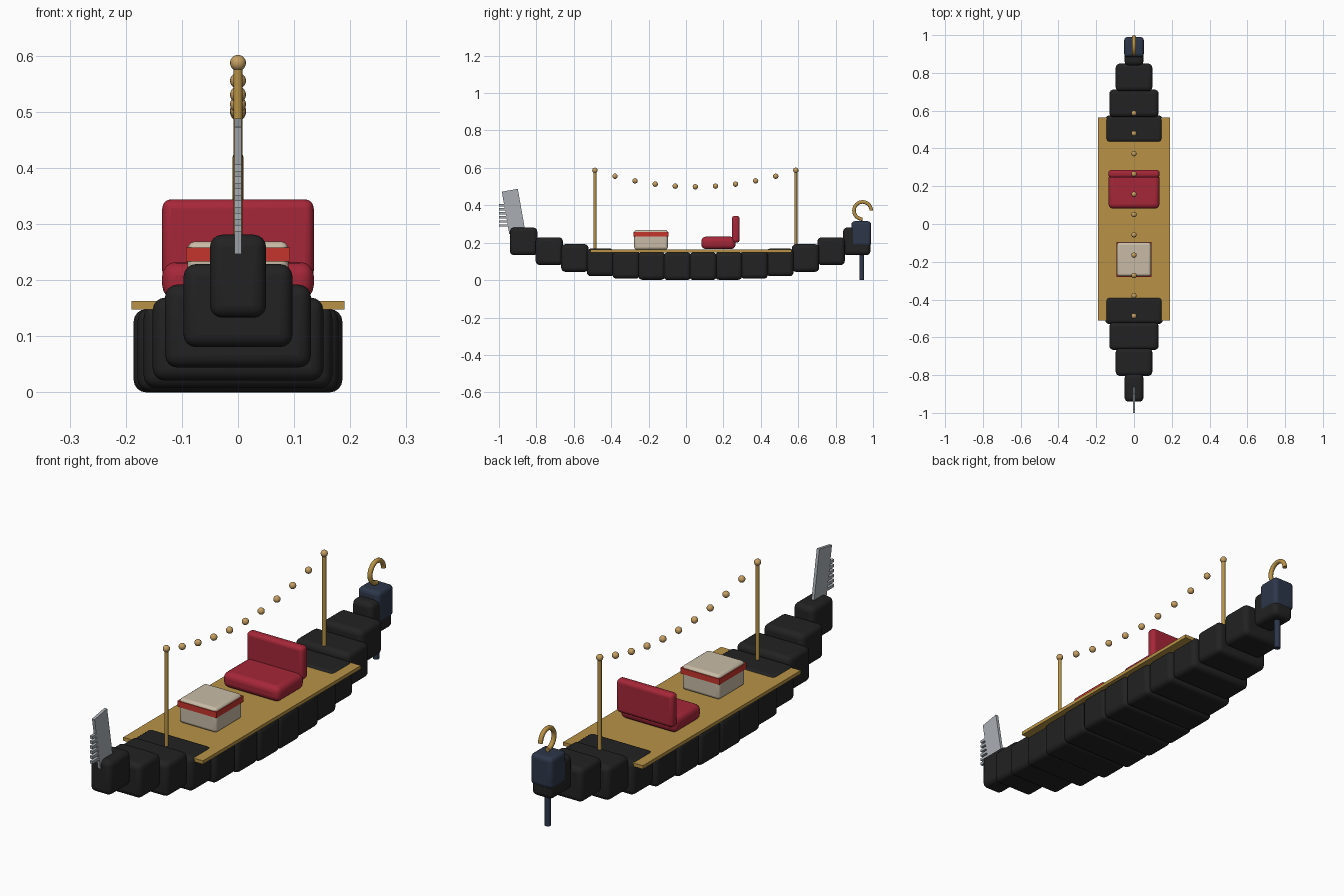
import bpy
import math

if "Cube" in bpy.data.objects:
    bpy.data.objects.remove(bpy.data.objects["Cube"], do_unlink=True)


def material(name, r, g, b):
    m = bpy.data.materials.new(name)
    m.use_nodes = True
    m.diffuse_color = (r, g, b, 1)
    m.node_tree.nodes["Principled BSDF"].inputs["Base Color"].default_value = (r, g, b, 1)
    return m


BLACK = material("hull black", 0.016, 0.016, 0.016)
GOLD = material("deck gold", 0.48, 0.29, 0.062)
BRASS = material("lamp brass", 0.56, 0.35, 0.12)
CRIMSON = material("seat crimson", 0.38, 0.02, 0.04)
RED = material("band red", 0.56, 0.035, 0.025)
CREAM = material("box cream", 0.58, 0.50, 0.38)
STEEL = material("prow steel", 0.40, 0.43, 0.46)
NAVY = material("stern navy", 0.026, 0.038, 0.068)


def finish(ob, name, mat):
    ob.name = name
    ob.data.materials.append(mat)
    return ob


def box(name, centre, size, mat, bevel=0.0, tilt=0.0):
    """Box with optional rounded edges, tilted about x."""
    bpy.ops.mesh.primitive_cube_add(size=1, location=centre)
    ob = finish(bpy.context.object, name, mat)
    ob.scale = size
    bpy.ops.object.transform_apply(location=False, rotation=False, scale=True)
    ob.rotation_euler.x = tilt
    if bevel:
        mod = ob.modifiers.new("Rounding", "BEVEL")
        mod.width = bevel
        mod.segments = 4
        bpy.ops.object.shade_smooth_by_angle()
    return ob


def span(name, half_x, y0, y1, z0, z1, mat, bevel=0.0):
    """Box centred on x, given by its extents."""
    return box(name, (0, (y0 + y1) / 2, (z0 + z1) / 2),
               (2 * half_x, y1 - y0, z1 - z0), mat, bevel)


def rod(name, y, z0, z1, radius, mat):
    bpy.ops.mesh.primitive_cylinder_add(vertices=16, radius=radius, depth=z1 - z0,
                                        location=(0, y, (z0 + z1) / 2))
    finish(bpy.context.object, name, mat)
    bpy.ops.object.shade_smooth_by_angle()


# Hull: rounded blocks rising and narrowing towards both ends
HALF_WIDTHS = [0.05, 0.097, 0.13, 0.152, 0.168, 0.179, 0.186]
COUNT = 14
for i in range(COUNT):
    t = abs(2 * i / (COUNT - 1) - 1)
    y = -0.868 + 0.137 * i
    z = 0.133 * t ** 3
    half = HALF_WIDTHS[min(i, COUNT - 1 - i)]
    span(f"hull_block_{i + 1}", half, y - 0.073, y + 0.073, z, z + 0.148, BLACK, 0.022)

# Deck
span("deck", 0.19, -0.51, 0.565, 0.148, 0.163, GOLD)

# Seat
span("seat_cushion", 0.135, 0.082, 0.265, 0.166, 0.232, CRIMSON, 0.024)
span("seat_back", 0.135, 0.245, 0.287, 0.2, 0.344, CRIMSON, 0.016)

# Padded box with its band
span("box_body", 0.09, -0.277, -0.097, 0.163, 0.269, CREAM, 0.014)
span("box_band", 0.093, -0.28, -0.094, 0.233, 0.258, RED)

# Lamp posts and the sagging row of lamps between them
FRONT, BACK = -0.487, 0.587
for name, y in (("front_post", FRONT), ("back_post", BACK)):
    rod(name, y, 0.15, 0.585, 0.008, GOLD)
LAMPS = 11
for i in range(LAMPS):
    t = 2 * i / (LAMPS - 1) - 1
    y = (FRONT + BACK) / 2 + t * (BACK - FRONT) / 2
    bpy.ops.mesh.primitive_uv_sphere_add(segments=16, ring_count=10, radius=0.0143,
                                         location=(0, y, 0.499 + 0.088 * t * t))
    finish(bpy.context.object, f"lamp_{i + 1}", BRASS)
    bpy.ops.object.shade_smooth()

# Prow blade with comb teeth
box("prow_blade", (0, -0.922, 0.367), (0.0125, 0.087, 0.23), STEEL, tilt=math.radians(10))
for i in range(6):
    z = 0.4 - 0.0215 * i
    span(f"prow_tooth_{i + 1}", 0.006, -1.0, -0.94, z - 0.006, z + 0.006, STEEL)

# Stern block, rudder post and curled hook
span("stern_block", 0.052, 0.884, 0.99, 0.18, 0.315, NAVY, 0.018)
rod("rudder_post", 0.94, 0.0, 0.2, 0.013, NAVY)

curve = bpy.data.curves.new("stern_hook", "CURVE")
curve.dimensions = "3D"
curve.bevel_depth = 0.01
curve.bevel_resolution = 3
curve.use_fill_caps = True
path = curve.splines.new("POLY")
STEPS = 24
path.points.add(STEPS)
for i, p in enumerate(path.points):
    a = math.radians(270 - 270 * i / STEPS)
    p.co = (0, 0.944 + 0.046 * math.cos(a), 0.372 + 0.046 * math.sin(a), 1)
hook = bpy.data.objects.new("stern_hook", curve)
curve.materials.append(GOLD)
bpy.context.collection.objects.link(hook)
